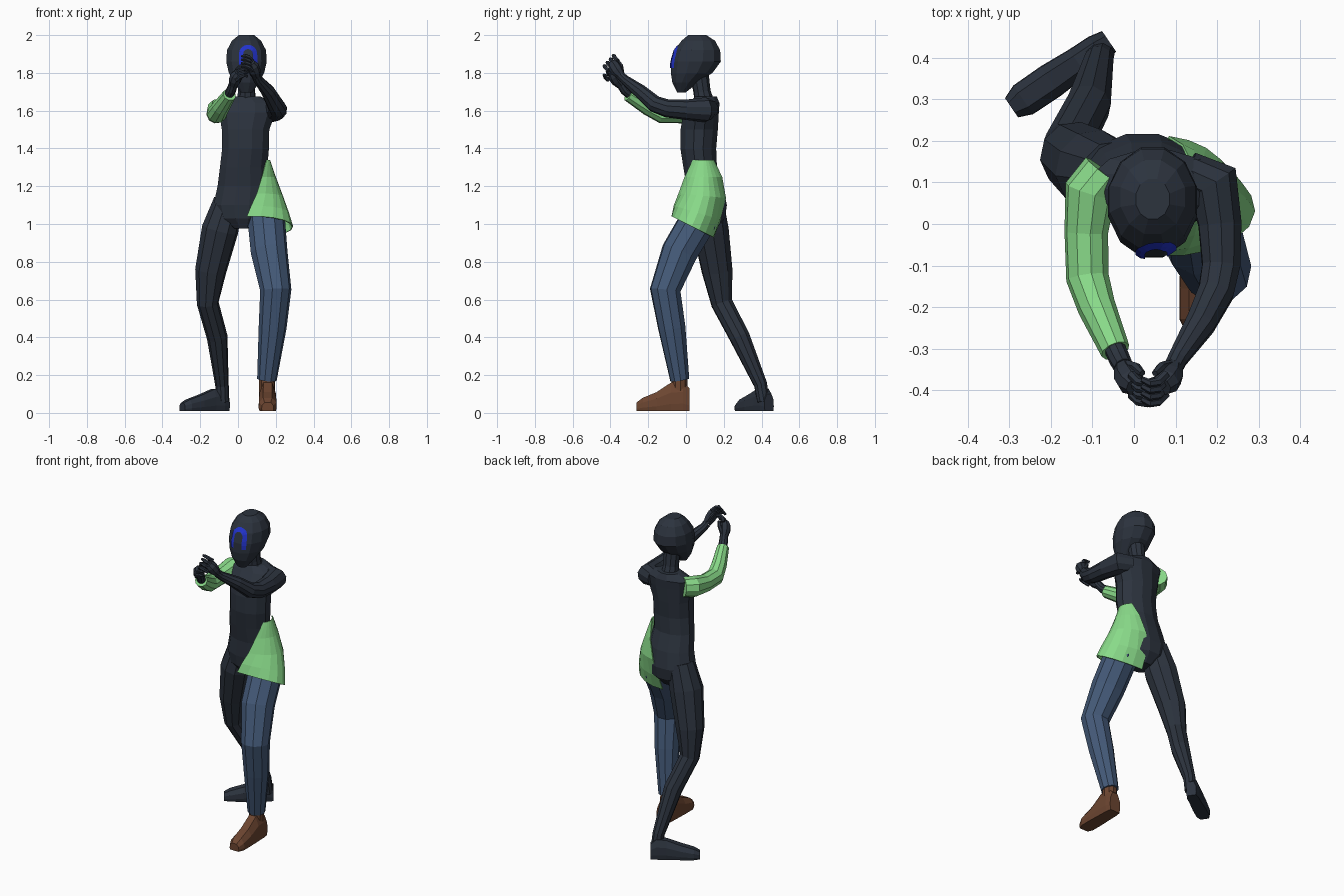
import bpy, bmesh, math
from mathutils import Vector as V
from mathutils.bvhtree import BVHTree

if "Cube" in bpy.data.objects:
    bpy.data.objects.remove(bpy.data.objects["Cube"])


def material(name, rgb):
    m = bpy.data.materials.new(name)
    m.diffuse_color = (*rgb, 1)
    m.use_nodes = True
    m.node_tree.nodes["Principled BSDF"].inputs["Base Color"].default_value = m.diffuse_color
    return m


DARK = material("dark slate", (0.025, 0.033, 0.048))
GREEN = material("light green", (0.25, 0.70, 0.25))
DENIM = material("denim blue", (0.058, 0.102, 0.19))
BROWN = material("boot brown", (0.15, 0.06, 0.03))
MARK = material("bright blue", (0.016, 0.033, 0.60))


def loft(name, rings, mat, closed=True):
    """Skin a list of point rings; closed rings get end caps."""
    bm = bmesh.new()
    rows = [[bm.verts.new(p) for p in r] for r in rings]
    n = len(rows[0])
    for a, b in zip(rows, rows[1:]):
        for i in range(n if closed else n - 1):
            j = (i + 1) % n
            bm.faces.new((a[i], a[j], b[j], b[i]))
    if closed:
        bm.faces.new(rows[0][::-1])
        bm.faces.new(rows[-1])
        bmesh.ops.recalc_face_normals(bm, faces=bm.faces)
    me = bpy.data.meshes.new(name)
    bm.to_mesh(me)
    bm.free()
    me.materials.append(mat)
    ob = bpy.data.objects.new(name, me)
    bpy.context.collection.objects.link(ob)
    return ob


def tube(name, pts, mat, n=10):
    """Limb through (x, y, z, radius) points."""
    ps = [V(p[:3]) for p in pts]
    rings, u = [], None
    for i, p in enumerate(ps):
        t = (ps[min(i + 1, len(ps) - 1)] - ps[max(i - 1, 0)]).normalized()
        if u is None:
            u = t.orthogonal()
        u = (u - t * u.dot(t)).normalized()
        w = t.cross(u)
        rings.append([p + pts[i][3] * (u * math.cos(a) + w * math.sin(a))
                      for a in (math.tau * k / n for k in range(n))])
    return loft(name, rings, mat)


def ovals(name, levels, mat, n=12):
    """Stacked horizontal ovals (z, cx, cy, rx, ry)."""
    return loft(name, [[(cx + rx * math.cos(math.tau * (k + .5) / n),
                         cy + ry * math.sin(math.tau * (k + .5) / n), z)
                        for k in range(n)] for z, cx, cy, rx, ry in levels], mat)


def foot(name, heel, toe, stations, mat):
    """Flat-soled foot; stations are (fraction, half width, height)."""
    h, d = V((*heel, .01)), V((*toe, .01)) - V((*heel, .01))
    s = V((d.y, -d.x, 0)).normalized()
    up = V((0, 0, 1))
    rings = [[h + d * t + s * w * a + up * (hh * b) for a, b in
              ((-.9, 0), (.9, 0), (1, .25), (.95, .65), (.5, 1), (-.5, 1), (-.95, .65), (-1, .25))]
             for t, w, hh in stations]
    return loft(name, rings, mat)


# Torso, neck and head
ovals("torso", [(.975, .03, .10, .06, .06), (1.03, .02, .11, .135, .10),
                (1.10, .02, .11, .155, .11), (1.20, .03, .10, .143, .10),
                (1.30, .03, .075, .13, .092), (1.40, .04, .065, .128, .098),
                (1.50, .04, .07, .13, .102), (1.59, .05, .08, .155, .097),
                (1.64, .05, .10, .155, .08), (1.675, .045, .105, .075, .06)], DARK)
tube("neck", [(.045, .10, 1.63, .055), (.045, .085, 1.70, .046), (.045, .07, 1.80, .05)], DARK)
head = ovals("head", [(1.695, .045, -.025, .03, .022), (1.75, .045, -.003, .07, .072),
                      (1.80, .045, .03, .097, .114), (1.86, .045, .053, .111, .136),
                      (1.92, .045, .060, .107, .125), (1.97, .045, .065, .08, .092),
                      (2.0, .045, .06, .042, .05)], DARK)

# Arched face stripe laid onto the head
bm = bmesh.new()
bm.from_mesh(head.data)
tree = BVHTree.FromBMesh(bm)
bm.free()


def arch(r):
    path = [(r, 1.825), (r, 1.85), (r, 1.875), (r, 1.895)]
    path += [(r * math.cos(math.pi * k / 8), 1.90 + r * math.sin(math.pi * k / 8)) for k in range(1, 8)]
    path += [(-r, 1.895), (-r, 1.875), (-r, 1.85), (-r, 1.825)]
    out = []
    for x, z in path:
        hit = tree.ray_cast(V((.053 + x, -1, z)), V((0, 1, 0)))[0]
        out.append(hit + V((0, -.005, 0)))
    return out


loft("face_stripe", [arch(.049), arch(.038), arch(.026)], MARK, closed=False)

# Half tunic over the left hip, wrapped from front to back
rows = []
for z, cx, cy, rx, ry, a0, a1, tilt in [(1.34, .035, .085, .135, .098, -30, 40, 0),
                                        (1.25, .045, .09, .155, .115, -58, 62, 0),
                                        (1.15, .06, .085, .178, .128, -77, 82, -.1),
                                        (1.06, .07, .06, .20, .125, -90, 92, -.3),
                                        (.985, .08, .035, .212, .113, -99, 95, -.5)]:
    row = []
    for k in range(11):
        a = math.radians(a0 + (a1 - a0) * k / 10)
        y = ry * math.sin(a)
        row.append((cx + rx * math.cos(a), cy + y, z + tilt * y))
    rows.append(row)
tunic = loft("half_tunic", rows[::-1], GREEN, closed=False)
tunic.modifiers.new("cloth thickness", "SOLIDIFY").thickness = .006

# Legs and feet
tube("left_trouser_leg", [(.13, .09, 1.10, .085), (.15, .065, 1.02, .10), (.165, -.035, .85, .098),
                          (.20, -.11, .65, .083), (.183, -.075, .45, .074),
                          (.153, -.033, .175, .052)], DENIM)
tube("right_leg", [(-.05, .12, 1.12, .08), (-.095, .13, .97, .098), (-.145, .165, .75, .083),
                   (-.16, .19, .58, .058), (-.11, .285, .40, .055), (-.085, .395, .15, .036),
                   (-.08, .41, .06, .034)], DARK)
tube("left_boot_shaft", [(.153, -.035, .24, .042), (.155, -.035, .08, .043)], BROWN)
foot("left_boot", (.157, .018), (.157, -.262),
     [(0, .037, .12), (.12, .043, .155), (.35, .045, .15), (.62, .048, .10), (.88, .048, .07), (1, .032, .045)],
     BROWN)
foot("right_foot", (-.06, .44), (-.295, .28),
     [(0, .03, .09), (.12, .037, .12), (.32, .038, .115), (.6, .043, .085), (.88, .042, .06), (1, .028, .042)],
     DARK)

# Arms
tube("left_arm", [(.13, .12, 1.61, .055), (.19, .10, 1.605, .066), (.207, 0, 1.605, .054),
                  (.21, -.10, 1.612, .048), (.197, -.165, 1.635, .045), (.16, -.24, 1.70, .038),
                  (.105, -.325, 1.765, .025), (.095, -.345, 1.785, .024)], DARK)
tube("right_sleeve", [(-.07, .125, 1.605, .058), (-.105, .08, 1.60, .063), (-.115, -.02, 1.585, .053),
                      (-.112, -.13, 1.585, .052), (-.09, -.20, 1.62, .046),
                      (-.045, -.305, 1.685, .036)], GREEN)
tube("right_wrist", [(-.06, -.27, 1.665, .026), (-.035, -.325, 1.71, .026),
                     (-.025, -.345, 1.74, .024)], DARK)


# Cupped hands: palm, four curled fingers and a thumb, s points outward
def hand(name, wrist, s):
    w = V(wrist)
    palm = w + V((-s * .018, -.035, .05))
    tube(name + "_palm", [(*w, .024), (*(w + V((-s * .008, -.02, .025))), .033),
                          (*palm, .034), (*(palm + V((-s * .01, -.012, .018))), .024)], DARK, 8)
    for i in range(4):
        base = palm + V((0, .018 - .016 * i, .03 - .018 * i))
        steps = ((0, 0, 0, .011), (-s * .018, -.018, .018, .011),
                 (-s * .038, -.022, .026, .010), (-s * .058, -.012, .022, .007))
        tube(f"{name}_finger_{i + 1}", [(base.x + a, base.y + b, base.z + c, r)
                                        for a, b, c, r in steps], DARK, 6)
    tube(name + "_thumb", [(*(w + V((-s * .01, .005, .02))), .013),
                           (*(w + V((-s * .03, .0, .055))), .012),
                           (*(w + V((-s * .045, -.015, .08))), .008)], DARK, 6)


hand("left_hand", (.095, -.345, 1.785), 1)
hand("right_hand", (-.025, -.345, 1.735), -1)
